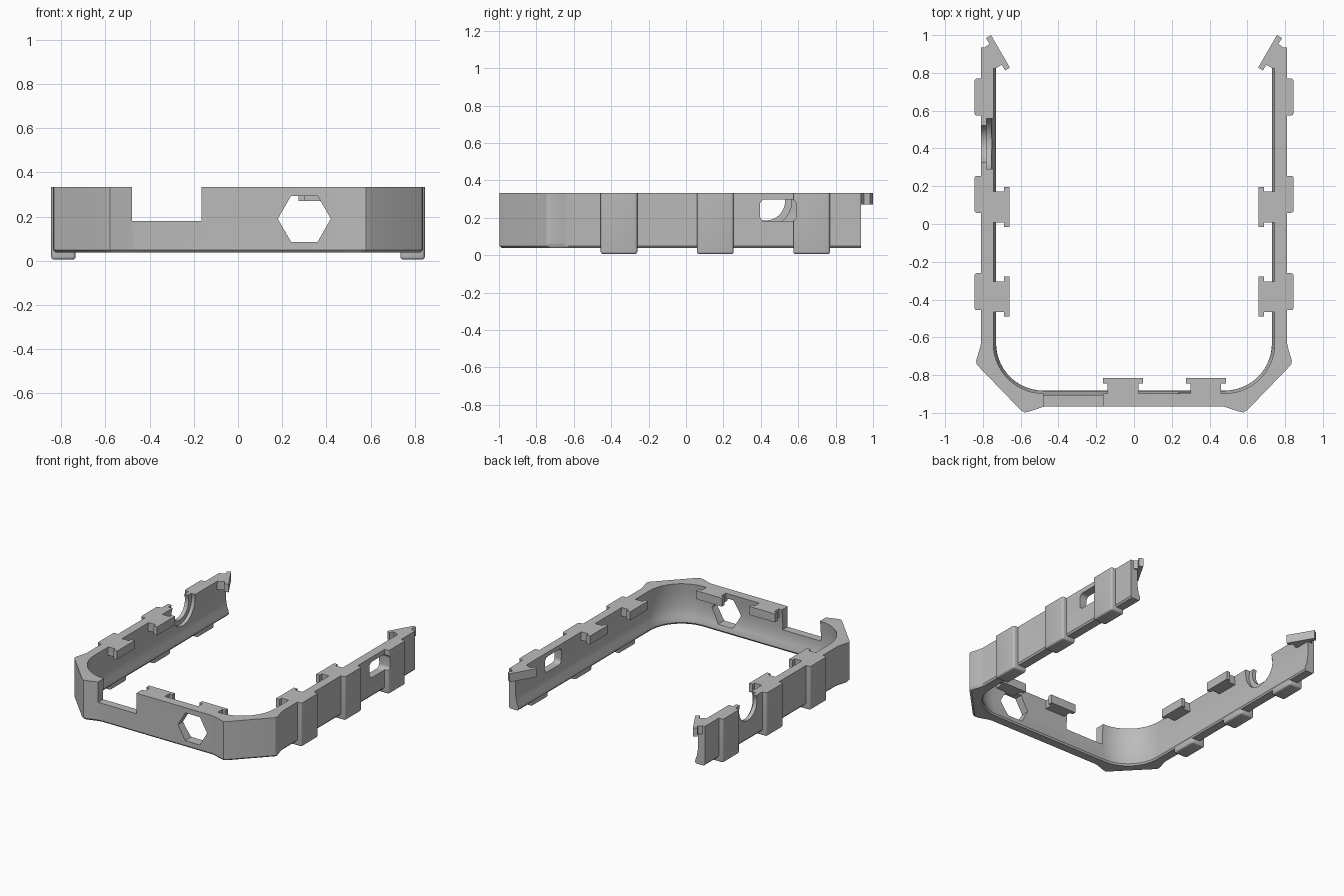
import bpy, bmesh
from math import sin, cos, pi, radians

cube = bpy.data.objects.get("Cube")
if cube:
    bpy.data.objects.remove(cube, do_unlink=True)

TOP, TAB_BOTTOM = 0.333, 0.27

grey = bpy.data.materials.new("plain grey")
grey.use_nodes = True
GREY = (0.5, 0.5, 0.5, 1)
grey.diffuse_color = GREY
grey.node_tree.nodes["Principled BSDF"].inputs["Base Color"].default_value = GREY


def finish(name, bm):
    """Turn a bmesh into a grey object with smooth curves and sharp edges."""
    bmesh.ops.recalc_face_normals(bm, faces=bm.faces)
    mesh = bpy.data.meshes.new(name)
    bm.to_mesh(mesh)
    bm.free()
    mesh.materials.append(grey)
    ob = bpy.data.objects.new(name, mesh)
    bpy.context.collection.objects.link(ob)
    return ob


def loft(loops):
    """Closed solid through matching loops of points."""
    bm = bmesh.new()
    rings = [[bm.verts.new(p) for p in loop] for loop in loops]
    for a, b in zip(rings, rings[1:]):
        for i in range(len(a)):
            j = (i + 1) % len(a)
            bm.faces.new((a[i], a[j], b[j], b[i]))
    bm.faces.new(rings[0])
    bm.faces.new(rings[-1])
    return bm


def prism(pts, axis, lo, hi):
    """Flat outline pushed along one axis."""
    place = {"x": lambda u, v, w: (w, u, v),
             "y": lambda u, v, w: (u, w, v),
             "z": lambda u, v, w: (u, v, w)}[axis]
    return loft([[place(u, v, w) for u, v in pts] for w in (lo, hi)])


def arc(cx, cy, r, start, end, n):
    return [(cx + r * cos(start + (end - start) * i / n),
             cy + r * sin(start + (end - start) * i / n)) for i in range(n + 1)]


def circle(cx, cy, r, n):
    return arc(cx, cy, r, 0, 2 * pi, n)[:-1]


def rounded_rect(u0, v0, u1, v1, r):
    corners = [(u1 - r, v1 - r), (u0 + r, v1 - r), (u0 + r, v0 + r), (u1 - r, v0 + r)]
    return [p for k, (u, v) in enumerate(corners)
            for p in arc(u, v, r, k * pi / 2, (k + 1) * pi / 2, 6)]


def cut(ob, cutter_bm):
    cutter = finish("cutter", cutter_bm)
    cutter.hide_render = True
    mod = ob.modifiers.new("cut", "BOOLEAN")
    mod.operation, mod.solver, mod.object = "DIFFERENCE", "EXACT", cutter
    bpy.context.view_layer.objects.active = ob
    bpy.ops.object.modifier_apply(modifier=mod.name)
    bpy.data.objects.remove(cutter, do_unlink=True)


def smooth(ob):
    bpy.ops.object.select_all(action="DESELECT")
    ob.select_set(True)
    bpy.context.view_layer.objects.active = ob
    bpy.ops.object.shade_smooth_by_angle(angle=radians(32))


# U-shaped wall: outer side with flared corners, slightly hollow inner side
OUTER = [(0.81, 0.935), (0.81, -0.63), (0.815, -0.655), (0.836, -0.725), (0.832, -0.745),
         (0.60, -0.985), (0.58, -0.998), (0.555, -0.993), (0.485, -0.969), (0.46, -0.965)]


def wall_outline(inner, scale):
    out = [(x * scale, y * scale if y < 0 else y) for x, y in OUTER]
    inn = [(inner, 0.935)] + arc(0.48, -0.632, inner - 0.48, 0, -pi / 2, 14)
    mirror = lambda pts: [(-x, y) for x, y in reversed(pts)]
    return out + mirror(out) + [(-x, y) for x, y in inn] + inn[::-1]


LAYERS = [(0.038, 0.738, 0.988), (0.05, 0.73, 1), (0.07, 0.733, 1), (0.10, 0.745, 1),
          (0.15, 0.753, 1), (0.22, 0.755, 1), (0.28, 0.751, 1), (TOP, 0.745, 1)]
wall = finish("wall", loft([[(x, y, z) for x, y in wall_outline(a, s)] for z, a, s in LAYERS]))

# openings: front notch, hexagon, rounded window and stepped round notch
window = rounded_rect(0.395, 0.18, 0.59, 0.298, 0.03)
cut(wall, prism([(-0.48, 0.18), (-0.165, 0.18), (-0.165, 0.5), (-0.48, 0.5)], "y", -1.1, -0.8))
cut(wall, prism(circle(0.3, 0.19, 0.12, 6), "y", -1.1, -0.8))
cut(wall, prism(window, "x", 0.6, 1))
cut(wall, prism(circle(0.425, 0.29, 0.105, 48), "x", -1, -0.6))
cut(wall, prism(circle(0.425, 0.29, 0.14, 48), "x", -0.78, -0.6))
smooth(wall)

# outer ribs wrapping under the wall as feet
for s, side in ((1, "left"), (-1, "right")):
    for k, y in enumerate((-0.358, 0.157, 0.672)):
        profile = [(0.735, 0.005), (0.845, 0.005), (0.845, TOP),
                   (0.79, TOP), (0.79, 0.06), (0.735, 0.06)]
        bm = prism([(s * x, z) for x, z in profile], "y", y - 0.098, y + 0.098)
        edges = [e for e in bm.edges
                 if any(v.co.z < 0.05 for v in e.verts)
                 or (all(abs(v.co.x) > 0.84 for v in e.verts)
                     and any(v.co.z < TOP - 0.01 for v in e.verts))]
        bmesh.ops.bevel(bm, geom=edges, offset=0.014, segments=4, profile=0.5, affect="EDGES")
        rib = finish(f"{side}_rib_{k + 1}", bm)
        if s > 0 and k == 2:
            cut(rib, prism(window, "x", 0.6, 1))
        smooth(rib)

# T-shaped tabs along the inner top edge; u runs along the wall, d is depth into the frame
T_SHAPE = [(-0.081, 0), (-0.081, 0.075), (-0.106, 0.075), (-0.106, 0.104),
           (0.106, 0.104), (0.106, 0.075), (0.081, 0.075), (0.081, 0)]
for s, side in ((1, "left"), (-1, "right")):
    for k, y in enumerate((-0.385, 0.09)):
        pts = [(s * (0.762 - d), y + u) for u, d in T_SHAPE]
        finish(f"{side}_tab_{k + 1}", prism(pts, "z", TAB_BOTTOM, TOP))
for k, x in enumerate((-0.058, 0.38)):
    pts = [(x + u, -0.919 + d) for u, d in T_SHAPE]
    finish(f"front_tab_{k + 1}", prism(pts, "z", TAB_BOTTOM, TOP))

# slanted hooks on the rear ends
HOOK = [(0.775, 0.82), (0.735, 0.823), (0.70, 0.843), (0.683, 0.813), (0.657, 0.828),
        (0.757, 1.0), (0.783, 0.984), (0.765, 0.953), (0.79, 0.935)]
for s, side in ((1, "left"), (-1, "right")):
    finish(f"{side}_end_hook", prism([(s * x, y) for x, y in HOOK], "z", TAB_BOTTOM, TOP))
